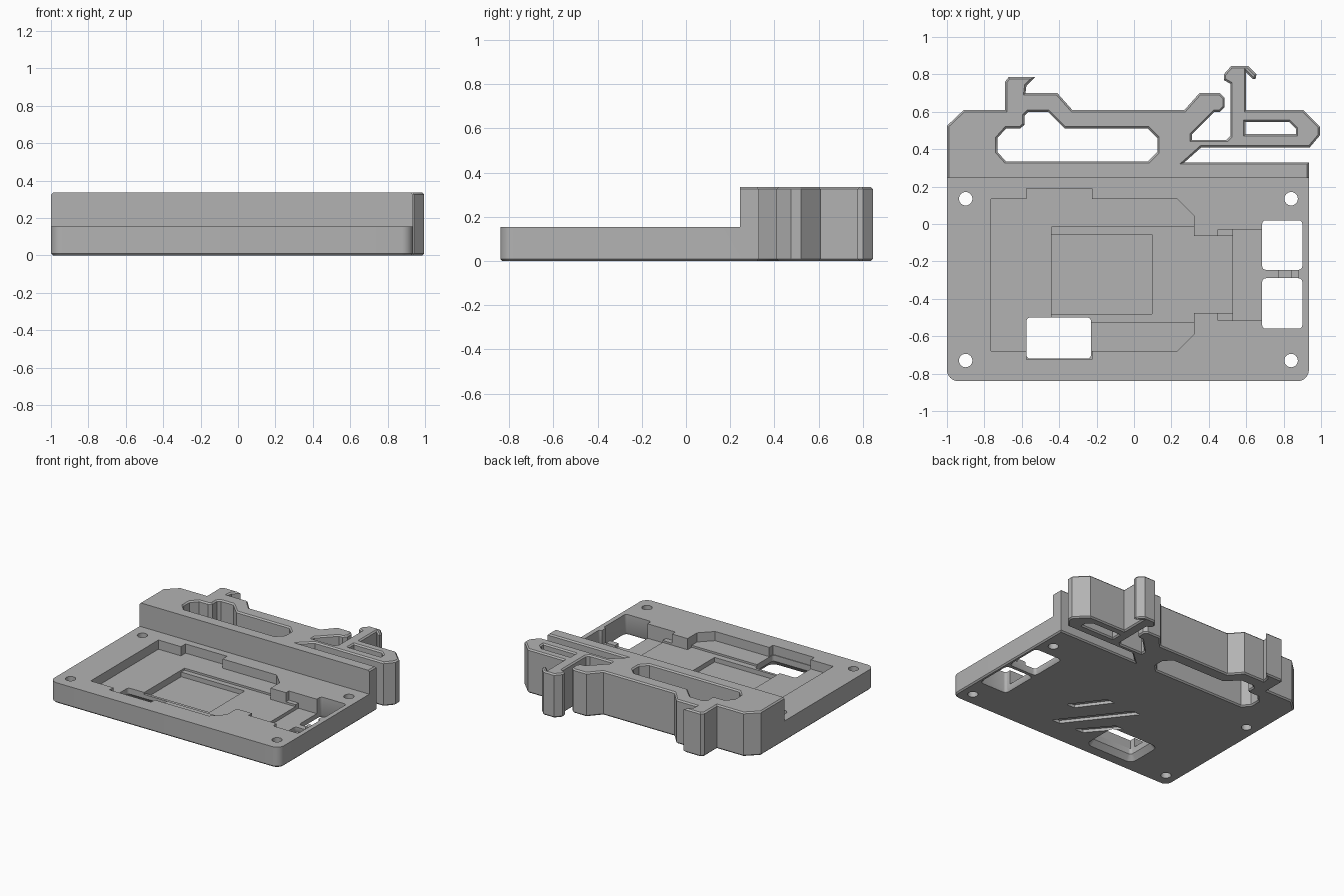
import bpy, bmesh, math
from mathutils import Vector

old = bpy.data.objects.get("Cube")
if old:
    bpy.data.objects.remove(old, do_unlink=True)

PLATE_TOP, TOP, STEP_Y = 0.155, 0.335, 0.245
CHAMFER = 0.01

grey = bpy.data.materials.new("plain grey")
grey.use_nodes = True
grey.diffuse_color = (0.45, 0.45, 0.45, 1)
bsdf = next(n for n in grey.node_tree.nodes if n.type == 'BSDF_PRINCIPLED')
bsdf.inputs["Base Color"].default_value = (0.45, 0.45, 0.45, 1)


def arc(cx, cy, r, start, sweep, n):
    return [(cx + r * math.cos(math.radians(start + sweep * i / n)),
             cy + r * math.sin(math.radians(start + sweep * i / n))) for i in range(n + 1)]


def box(x0, x1, y0, y1):
    return [(x0, y0), (x1, y0), (x1, y1), (x0, y1)]


def round_box(x0, x1, y0, y1, r):
    return (arc(x1 - r, y1 - r, r, 0, 90, 4) + arc(x0 + r, y1 - r, r, 90, 90, 4)
            + arc(x0 + r, y0 + r, r, 180, 90, 4) + arc(x1 - r, y0 + r, r, 270, 90, 4))


def inset(points, d):
    """Mitred inset of a counter-clockwise outline (negative grows it)."""
    out = []
    for i, p in enumerate(points):
        p, a, b = Vector(p), Vector(points[i - 1]), Vector(points[(i + 1) % len(points)])
        e, f = (p - a).normalized(), (b - p).normalized()
        n, m = Vector((-e.y, e.x)), Vector((-f.y, f.x))
        out.append(p + (n + m) * d / (1 + n.dot(m)))
    return out


def prism(name, points, sections):
    """Loft an outline through (z, inset) sections."""
    area = sum(points[i - 1][0] * p[1] - p[0] * points[i - 1][1] for i, p in enumerate(points))
    if area < 0:
        points = points[::-1]
    bm = bmesh.new()
    rings = [[bm.verts.new((q.x, q.y, z)) for q in inset(points, d)] for z, d in sections]
    for low, high in zip(rings, rings[1:]):
        for i in range(len(low)):
            bm.faces.new((low[i - 1], low[i], high[i], high[i - 1]))
    bm.faces.new(rings[0][::-1])
    bm.faces.new(rings[-1])
    bmesh.ops.recalc_face_normals(bm, faces=bm.faces)
    mesh = bpy.data.meshes.new(name)
    bm.to_mesh(mesh)
    bm.free()
    mesh.materials.append(grey)
    obj = bpy.data.objects.new(name, mesh)
    bpy.context.collection.objects.link(obj)
    return obj


# Footprint of tray, clip block, hooks and spring arm
outline = (
    arc(-0.94, -0.78, 0.06, 180, 90, 8) + arc(0.875, -0.78, 0.06, 270, 90, 8)
    + [(0.935, 0.33), (0.27, 0.33), (0.36, 0.41), (0.94, 0.41), (0.995, 0.475), (0.995, 0.52),
       (0.905, 0.61), (0.6, 0.61), (0.6, 0.81), (0.635, 0.775), (0.65, 0.775), (0.655, 0.8),
       (0.61, 0.845), (0.52, 0.845), (0.48, 0.8), (0.48, 0.77), (0.515, 0.75), (0.515, 0.47),
       (0.495, 0.45), (0.31, 0.45), (0.31, 0.48), (0.43, 0.6), (0.46, 0.6), (0.485, 0.625),
       (0.485, 0.675), (0.46, 0.7), (0.35, 0.7), (0.27, 0.61), (-0.33, 0.61), (-0.41, 0.7),
       (-0.58, 0.7), (-0.575, 0.74), (-0.53, 0.785), (-0.67, 0.785), (-0.69, 0.76),
       (-0.69, 0.61), (-0.91, 0.61), (-1, 0.525)])
body = prism("rail_mount_tray", outline,
             [(0, CHAMFER), (CHAMFER, 0), (TOP - CHAMFER, 0), (TOP, CHAMFER)])

cutters = []


def cut(name, points, sections):
    cutters.append(prism(name, points, sections))


def pocket(name, points, floor):
    cut(name, points, [(floor, 0), (0.4, 0)])


# Lower the tray in front of the clip block
pocket("tray_step", box(-1.2, 1.2, -1, STEP_Y), PLATE_TOP)

# Chamfered openings through the clip block
over = 0.02
through = [(-over, -CHAMFER - over), (CHAMFER, 0), (TOP - CHAMFER, 0),
           (TOP + over, -CHAMFER - over)]
cut("block_opening", [
    (-0.685, 0.335), (0.075, 0.335), (0.125, 0.385), (0.125, 0.46), (0.075, 0.51),
    (-0.37, 0.51), (-0.46, 0.6), (-0.565, 0.6), (-0.585, 0.58), (-0.585, 0.53),
    (-0.61, 0.51), (-0.685, 0.51), (-0.73, 0.46), (-0.73, 0.385)], through)
cut("arm_opening", [(0.595, 0.48), (0.865, 0.48), (0.865, 0.51), (0.83, 0.545),
                    (0.595, 0.545)], through)

# Stepped pockets in the tray
upper = [(-0.765, 0.135), (-0.575, 0.135), (-0.575, 0.19), (-0.225, 0.19), (-0.225, 0.135),
         (0.23, 0.135), (0.32, 0.045), (0.32, -0.065), (0.45, -0.065), (0.45, -0.03),
         (0.7, -0.03)]
lower = [(0.7, -0.515), (0.45, -0.515), (0.45, -0.475), (0.32, -0.475), (0.32, -0.59),
         (0.23, -0.68), (-0.225, -0.68), (-0.225, -0.725), (-0.575, -0.725),
         (-0.575, -0.68), (-0.765, -0.68)]
pocket("board_pocket", upper + lower, 0.085)
pocket("centre_pocket", box(-0.44, 0.32, -0.525, -0.015), 0.07)
pocket("neck_pocket", box(0.3, 0.54, -0.475, -0.065), 0.07)
pocket("chip_pocket", box(-0.44, 0.095, -0.48, -0.055), 0.035)
pocket("port_pocket", box(0.53, 0.77, -0.515, -0.03), 0.045)
pocket("port_ridge_gap", box(0.76, 0.85, -0.5, -0.05), 0.07)
pocket("port_end_pocket", box(0.845, 0.88, -0.5, -0.05), 0.045)

# Windows that flare open towards the underside
flare = [(-over, -0.05), (0.04, 0), (0.4, 0)]
for y0, y1 in ((-0.245, 0.02), (-0.56, -0.29)):
    cut("port_window", round_box(0.685, 0.9, y0, y1, 0.02),
        [(-over, -0.02), (0.02, 0), (0.4, 0)])
cut("card_window", round_box(-0.575, -0.23, -0.72, -0.5, 0.02), flare)

# Corner screw holes
for x in (-0.9, 0.84):
    for y in (-0.73, 0.135):
        cut("screw_hole", arc(x, y, 0.036, 0, 345, 23), [(-over, 0), (0.4, 0)])

# Slanted grooves in the underside
for x0, y0, x1, y1 in ((0.16, -0.65, -0.19, -0.2), (0.22, -0.42, 0.05, -0.19),
                       (-0.045, -0.645, -0.23, -0.43)):
    w = 0.035
    cut("underside_groove", [(x0 - w, y0), (x0 + w, y0), (x1 + w, y1), (x1 - w, y1)],
        [(-over, 0), (0.022, 0)])

# Apply the cuts
bpy.ops.object.select_all(action='DESELECT')
bpy.context.view_layer.objects.active = body
body.select_set(True)
for cutter in cutters:
    cutter.hide_render = True
    mod = body.modifiers.new(cutter.name, 'BOOLEAN')
    mod.operation, mod.solver, mod.object = 'DIFFERENCE', 'EXACT', cutter
    bpy.ops.object.modifier_apply(modifier=mod.name)
for cutter in cutters:
    bpy.data.objects.remove(cutter, do_unlink=True)
bpy.ops.object.shade_smooth_by_angle(angle=math.radians(30))
